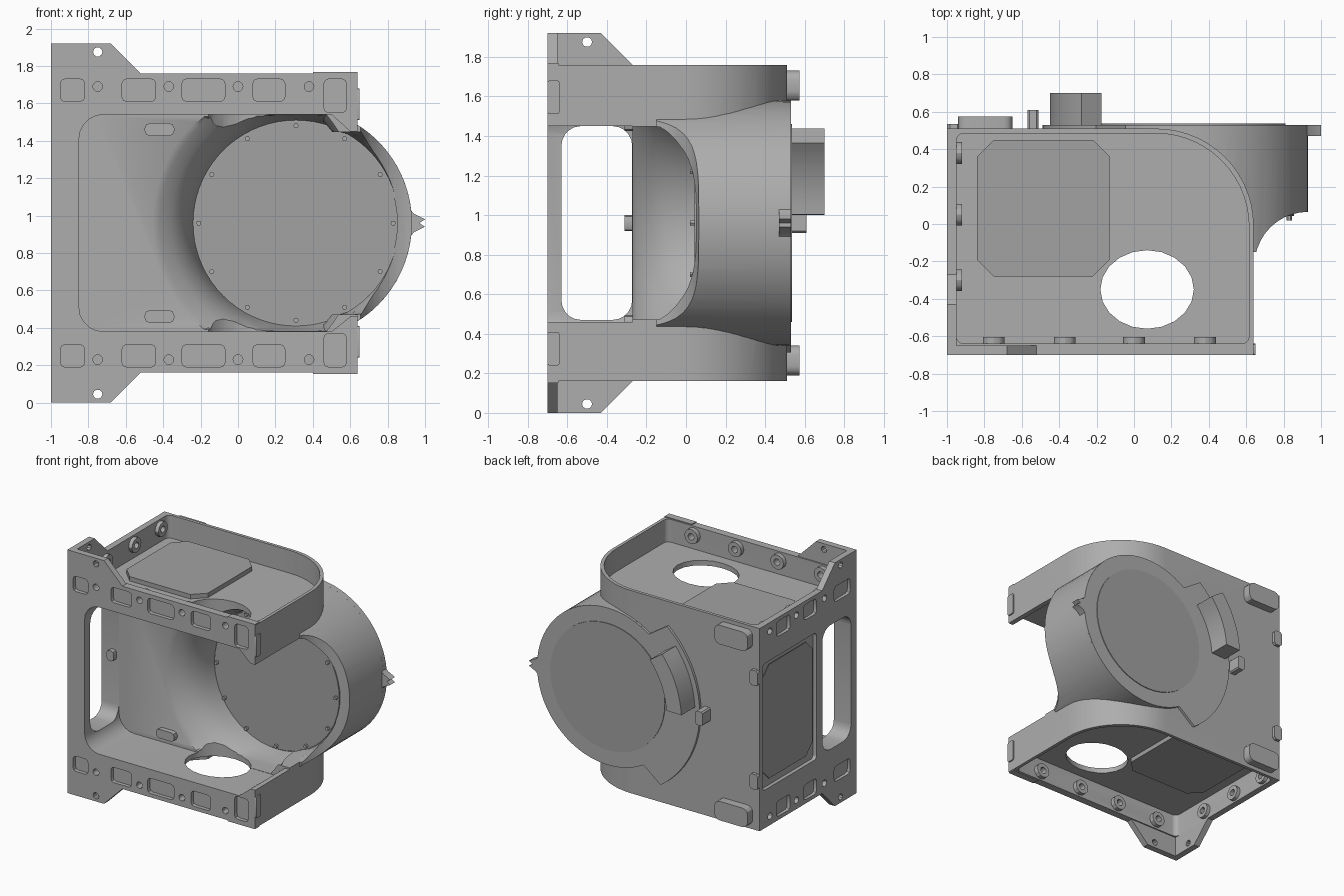
import bpy, bmesh
from math import cos, sin, radians, pi

if "Cube" in bpy.data.objects:
    bpy.data.objects.remove(bpy.data.objects["Cube"])

MID = 0.96          # mirror height of the housing
CX = 0.31           # barrel axis in x


def material(name, v):
    m = bpy.data.materials.new(name)
    m.use_nodes = True
    m.diffuse_color = (v, v, v, 1)
    m.node_tree.nodes["Principled BSDF"].inputs["Base Color"].default_value = (v, v, v, 1)
    return m


BODY = material("casting grey", 0.42)
COVER = material("cover grey", 0.36)


def finish(name, bm, mat):
    bmesh.ops.recalc_face_normals(bm, faces=bm.faces[:])
    me = bpy.data.meshes.new(name)
    bm.to_mesh(me)
    bm.free()
    me.materials.append(mat)
    ob = bpy.data.objects.new(name, me)
    bpy.context.scene.collection.objects.link(ob)
    return ob


def loft(name, rings, mat=BODY):
    """Closed solid through equal rings of 3D points."""
    bm = bmesh.new()
    vs = [[bm.verts.new(p) for p in ring] for ring in rings]
    n = len(vs[0])
    for a, b in zip(vs, vs[1:]):
        for i in range(n):
            j = (i + 1) % n
            bm.faces.new((a[i], a[j], b[j], b[i]))
    bm.faces.new(vs[0])
    bm.faces.new(vs[-1])
    if len(rings) > 2:
        bmesh.ops.triangulate(bm, faces=bm.faces[:])
    return finish(name, bm, mat)


def prism(name, pts, axis, lo, hi, mat=BODY):
    """Extrude a 2D outline along one axis."""
    put = {"x": lambda p, d: (d, p[0], p[1]),
           "y": lambda p, d: (p[0], d, p[1]),
           "z": lambda p, d: (p[0], p[1], d)}[axis]
    return loft(name, [[put(p, d) for p in pts] for d in (lo, hi)], mat)


def rrect(a0, a1, b0, b1, r, n=5):
    """Rounded rectangle; r is one radius or four (++, -+, --, +-); n=1 chamfers."""
    rs = r if isinstance(r, tuple) else (r,) * 4
    pts = []
    for k, (sa, sb) in enumerate(((1, 1), (-1, 1), (-1, -1), (1, -1))):
        q = rs[k]
        ca, cb = (a1 - q if sa > 0 else a0 + q), (b1 - q if sb > 0 else b0 + q)
        steps = 0 if q == 0 else (14 if q > 0.3 else n)
        for i in range(steps + 1):
            t = pi / 2 * (k + (i / steps if steps else 0))
            pts.append((ca + q * cos(t), cb + q * sin(t)))
    return pts


def circle(a, b, r, n=12, r2=None):
    return [(a + r * cos(2 * pi * i / n), b + (r2 or r) * sin(2 * pi * i / n)) for i in range(n)]


def boolean(ob, other, op="DIFFERENCE"):
    mod = ob.modifiers.new("bool", "BOOLEAN")
    mod.operation, mod.object, mod.solver = op, other, "EXACT"
    bpy.context.view_layer.objects.active = ob
    bpy.ops.object.modifier_apply(modifier=mod.name)
    bpy.data.objects.remove(other)


def cut(ob, *args):
    boolean(ob, prism("cutter", *args))


def mirrored(pts, s):
    return [(a, MID + s * h) for a, h in pts]


# Main block with one large rounded corner, and the barrel scooped at its front
body = prism("housing", rrect(-1, 0.64, -0.70, 0.51, (0.52, 0, 0, 0)), "z", 0.16, 1.76)
barrel = prism("barrel", circle(CX, MID, 0.62, 64), "y", -0.15, 0.52)
cut(barrel, circle(0.93, -0.22, 0.285, 40), "z", -1, 3)
boolean(body, barrel, "UNION")

# Front opening, widening through the lip on the right side
opening = rrect(-0.85, 0.5, 0.38, 1.54, (0, 0.13, 0.13, 0))
opening += [(0.6, 0.46), (1.3, 0.46), (1.3, 1.45), (0.6, 1.45)]
cut(body, opening, "y", -0.9, -0.27)


# Flared well running back to the round end face
def well_ring(y, r):
    ring = []
    for x, z in circle(CX, MID, r, 72):
        lim = 0.578 if x < 0.5 else 0.488
        ring.append((x, y, max(MID - lim, min(MID + lim, z))))
    return ring


flare = ((0.05, 0.55), (-0.03, 0.565), (-0.10, 0.59), (-0.16, 0.625),
         (-0.21, 0.67), (-0.25, 0.73), (-0.29, 0.80))
boolean(body, loft("cutter", [well_ring(*f) for f in flare]))

# Side window, side cover recess and its cover
cut(body, rrect(-0.63, -0.272, 0.47, 1.45, 0.1), "x", -1.2, -0.8)
cut(body, rrect(-0.2, 0.47, 0.46, 1.46, 0.03), "x", -1.2, -0.97)
prism("side_cover", rrect(-0.17, 0.45, 0.52, 1.42, 0.08, 1), "x", -0.98, -0.955 - 0.03, COVER)

front_pockets = ((-0.95, -0.82, 0.65), (-0.62, -0.44, 0.65), (-0.30, -0.07, 0.65),
                 (0.08, 0.25, 0.65), (0.46, 0.58, 0.59))
front_holes = (-0.75, -0.37, 0.0, 0.38)
side_holes = (-0.3, 0.05, 0.38)

for s, end in ((1, "upper"), (-1, "lower")):
    def span(h0, h1):
        return sorted((MID + s * h0, MID + s * h1))

    # Tray and the oval hole through its floor
    cut(body, rrect(-0.95, 0.615, -0.64, 0.485, (0.5, 0.04, 0.04, 0.04)), "z", *span(0.62, 1.2))
    cut(body, circle(0.07, -0.35, 0.25, 20, 0.21), "z", *span(0.4, 0.7))
    prism(end + "_tray_cover", rrect(-0.84, -0.13, -0.28, 0.45, 0.09, 1), "z",
          *span(0.61, 0.655), COVER)

    # Shallow pockets and bolt holes on the front and left walls
    for x0, x1, h in front_pockets:
        cut(body, rrect(x0, x1, *span(h, 0.77), 0.025, 2), "y", -0.9, -0.67)
    for y0, y1 in ((-0.62, -0.42), (-0.2, -0.04), (0.13, 0.3)):
        cut(body, rrect(y0, y1, *span(0.65, 0.77), 0.025, 2), "x", -1.2, -0.975)
    cut(body, rrect(-0.69, -0.645, *span(0.60, 0.72), 0.01, 2), "x", 0.625, 0.9)
    zb = MID + s * 0.73
    for x in front_holes:
        cut(body, circle(x, zb, 0.026), "y", -0.9, -0.6)
        boss = prism(end + "_front_boss", circle(x, zb, 0.058), "y", -0.645, -0.605)
        cut(boss, circle(x, zb, 0.026), "y", -0.9, -0.5)
    for y in side_holes:
        cut(body, circle(y, zb, 0.026), "x", -1.2, -0.9)
        boss = prism(end + "_side_boss", circle(y, zb, 0.058), "x", -0.955, -0.92)
        cut(boss, circle(y, zb, 0.026), "x", -1.2, -0.8)

    # L-shaped corner tabs
    tab = prism(end + "_front_tab", mirrored(((-1, 0.8), (-1, 0.96), (-0.68, 0.96), (-0.52, 0.8)), s),
                "y", -0.70, -0.65)
    cut(tab, circle(-0.75, MID + s * 0.915, 0.025, 10), "y", -0.9, -0.5)
    tab = prism(end + "_side_tab", mirrored(((-0.65, 0.8), (-0.65, 0.96), (-0.43, 0.96), (-0.27, 0.8)), s),
                "x", -1, -0.95)
    cut(tab, circle(-0.5, MID + s * 0.915, 0.025, 10), "x", -1.2, -0.8)

    # Right corner plate, rear feet, edge clips and inner pads
    prism(end + "_corner_plate", rrect(-0.70, -0.64, *span(0.55, 0.72), 0.01, 2), "x", 0.63, 0.65)
    prism(end + "_rim_plate", rrect(0.40, 0.638, -0.70, -0.645, 0.0), "z", *span(0.79, 0.808))
    prism(end + "_rear_foot", rrect(-0.94, -0.65, *span(0.62, 0.77), 0.045, 3), "y", 0.50, 0.575)
    prism(end + "_edge_clip", rrect(-1.0, -0.93, *span(0.35, 0.47), 0.015, 1), "y", 0.49, 0.535)
    prism(end + "_inner_pad", rrect(-0.50, -0.34, *span(0.465, 0.535), 0.03, 2), "y", -0.31, -0.25)

# Rear flange, wider towards the left wall's side
flange = []
for a in range(0, 360, 5):
    r = 0.80 if 128 <= a <= 238 else 0.62
    flange.append((CX + r * cos(radians(a)), MID + r * sin(radians(a))))
prism("rear_flange", flange, "y", 0.49, 0.53)
prism("rear_disc", circle(CX, MID, 0.50, 48), "y", 0.52, 0.536, COVER)

# Curved rear block
arc = [(r, a) for r, angles in ((0.63, range(140, 179, 4)), (0.76, range(177, 139, -4)))
       for a in angles]
prism("rear_block", [(CX + r * cos(radians(a)), MID + r * sin(radians(a))) for r, a in arc],
      "y", 0.52, 0.70)

# Rear post, inner nub and the forked ear
prism("rear_post", rrect(-0.57, -0.51, 0.91, 1.02, 0.01, 1), "y", 0.50, 0.61)
prism("inner_nub", rrect(-0.93, -0.87, 0.92, 1.0, 0.02, 2), "y", -0.31, -0.25)
prism("ear", [(0.90, 0.86), (0.94, 0.91), (1.0, 0.94), (0.97, 0.96),
              (1.0, 0.98), (0.94, 1.01), (0.90, 1.06)], "y", 0.47, 0.53)

# End face of the well with its ring of bolts
prism("well_disc", circle(CX, MID, 0.545, 48), "y", 0.042, 0.06, COVER)
for i in range(12):
    a = 2 * pi * i / 12
    prism("well_bolt", circle(CX + 0.52 * cos(a), MID + 0.52 * sin(a), 0.014, 6), "y", 0.02, 0.05)

# Smooth curved walls, keep edges crisp
for ob in bpy.context.scene.objects:
    ob.select_set(ob.type == "MESH")
bpy.context.view_layer.objects.active = body
bpy.ops.object.shade_smooth_by_angle(angle=radians(30))
